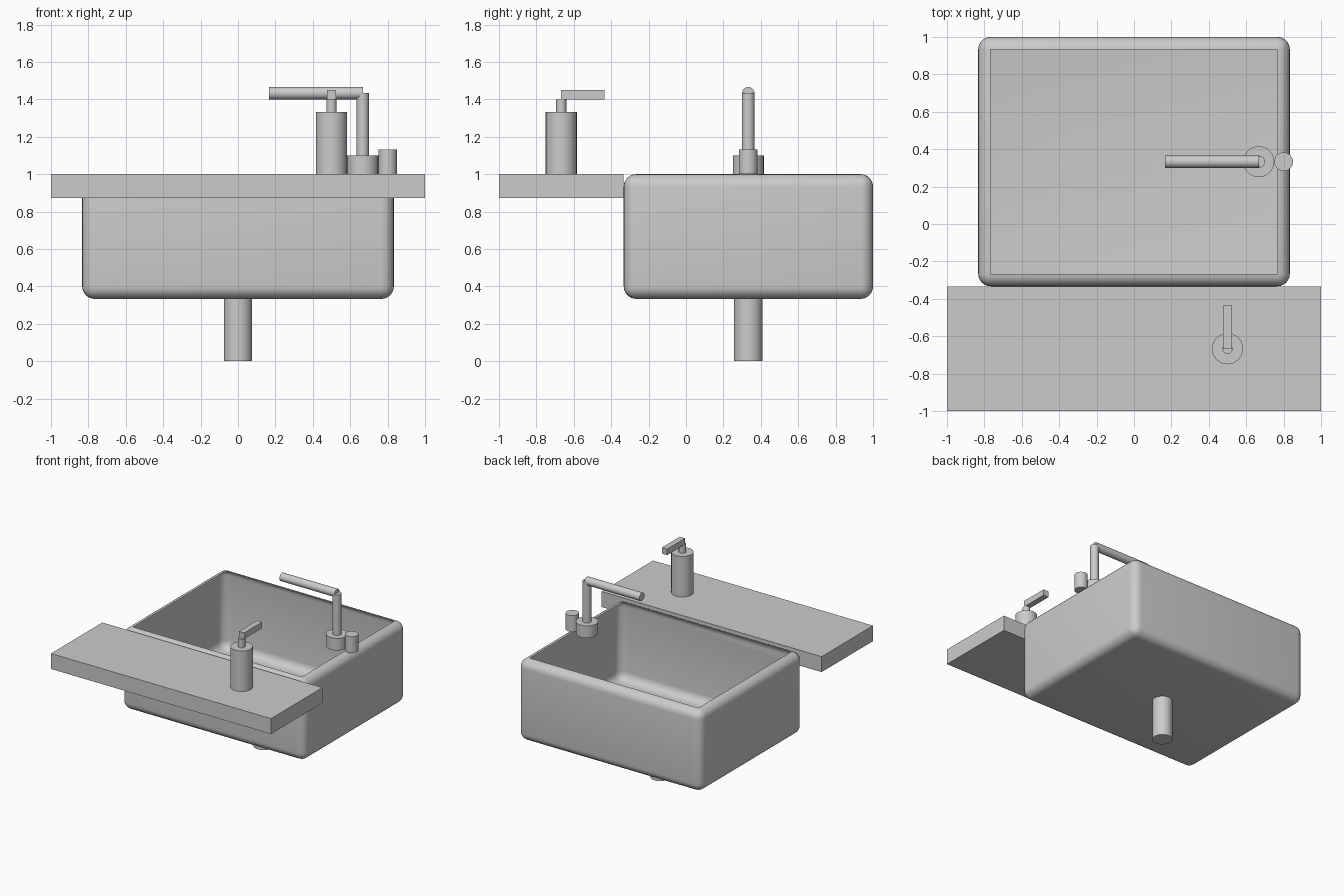
import bpy, bmesh, math
from mathutils import Vector

cube = bpy.data.objects.get("Cube")
if cube:
    bpy.data.objects.remove(cube, do_unlink=True)

grey = bpy.data.materials.new("plain_grey")
grey.use_nodes = True
grey.diffuse_color = (0.6, 0.6, 0.6, 1)
grey.node_tree.nodes["Principled BSDF"].inputs["Base Color"].default_value = (0.6, 0.6, 0.6, 1)


def add_object(name, bm, smooth_angle=None):
    mesh = bpy.data.meshes.new(name)
    bm.to_mesh(mesh)
    bm.free()
    mesh.materials.append(grey)
    obj = bpy.data.objects.new(name, mesh)
    bpy.context.collection.objects.link(obj)
    if smooth_angle:
        bpy.ops.object.select_all(action='DESELECT')
        obj.select_set(True)
        bpy.context.view_layer.objects.active = obj
        bpy.ops.object.shade_smooth_by_angle(angle=math.radians(smooth_angle))
    return obj


def box_mesh(low, high):
    low, high = Vector(low), Vector(high)
    bm = bmesh.new()
    bmesh.ops.create_cube(bm, size=1)
    bmesh.ops.scale(bm, vec=high - low, verts=bm.verts)
    bmesh.ops.translate(bm, vec=(low + high) / 2, verts=bm.verts)
    return bm


def cylinder(name, start, end, radius):
    start, end = Vector(start), Vector(end)
    bm = bmesh.new()
    bmesh.ops.create_cone(bm, cap_ends=True, segments=32, radius1=radius,
                          radius2=radius, depth=(end - start).length)
    turn = (end - start).to_track_quat('Z', 'Y').to_matrix()
    bmesh.ops.rotate(bm, matrix=turn, verts=bm.verts)
    bmesh.ops.translate(bm, vec=(start + end) / 2, verts=bm.verts)
    return add_object(name, bm, 40)


# Basin: rounded thin shell, open inside the rolled rim
bm = box_mesh((-0.833, -0.333, 0.333), (0.833, 1, 1))
bmesh.ops.bevel(bm, geom=bm.edges[:], offset=0.067, segments=6,
                profile=0.5, affect='EDGES')
top = max(bm.faces, key=lambda f: f.calc_center_median().z)
bmesh.ops.delete(bm, geom=[top], context='FACES_ONLY')
add_object("basin", bm, 40)

# Drain pipe under the basin, its cap just showing in the floor
mid_y = 0.333
cylinder("drain_pipe", (0, mid_y, 0), (0, mid_y, 0.336), 0.076)

# Counter slab
add_object("counter", box_mesh((-1, -1, 0.873), (1, -0.333, 1)))

# Faucet
tap_x = 0.667
cylinder("faucet_base", (tap_x, mid_y, 1), (tap_x, mid_y, 1.1), 0.083)
cylinder("faucet_post", (tap_x, mid_y, 1.1), (tap_x, mid_y, 1.433), 0.033)
cylinder("faucet_spout", (tap_x, mid_y, 1.433), (0.167, mid_y, 1.433), 0.033)
cylinder("faucet_knob", (0.8, mid_y, 1), (0.8, mid_y, 1.133), 0.05)

# Soap dispenser
soap_x, soap_y = 0.5, -0.667
cylinder("dispenser_bottle", (soap_x, soap_y, 1), (soap_x, soap_y, 1.333), 0.083)
cylinder("dispenser_stem", (soap_x, soap_y, 1.333), (soap_x, soap_y, 1.4), 0.027)
add_object("dispenser_nozzle", box_mesh((soap_x - 0.024, soap_y, 1.4),
                                        (soap_x + 0.024, -0.435, 1.45)))
